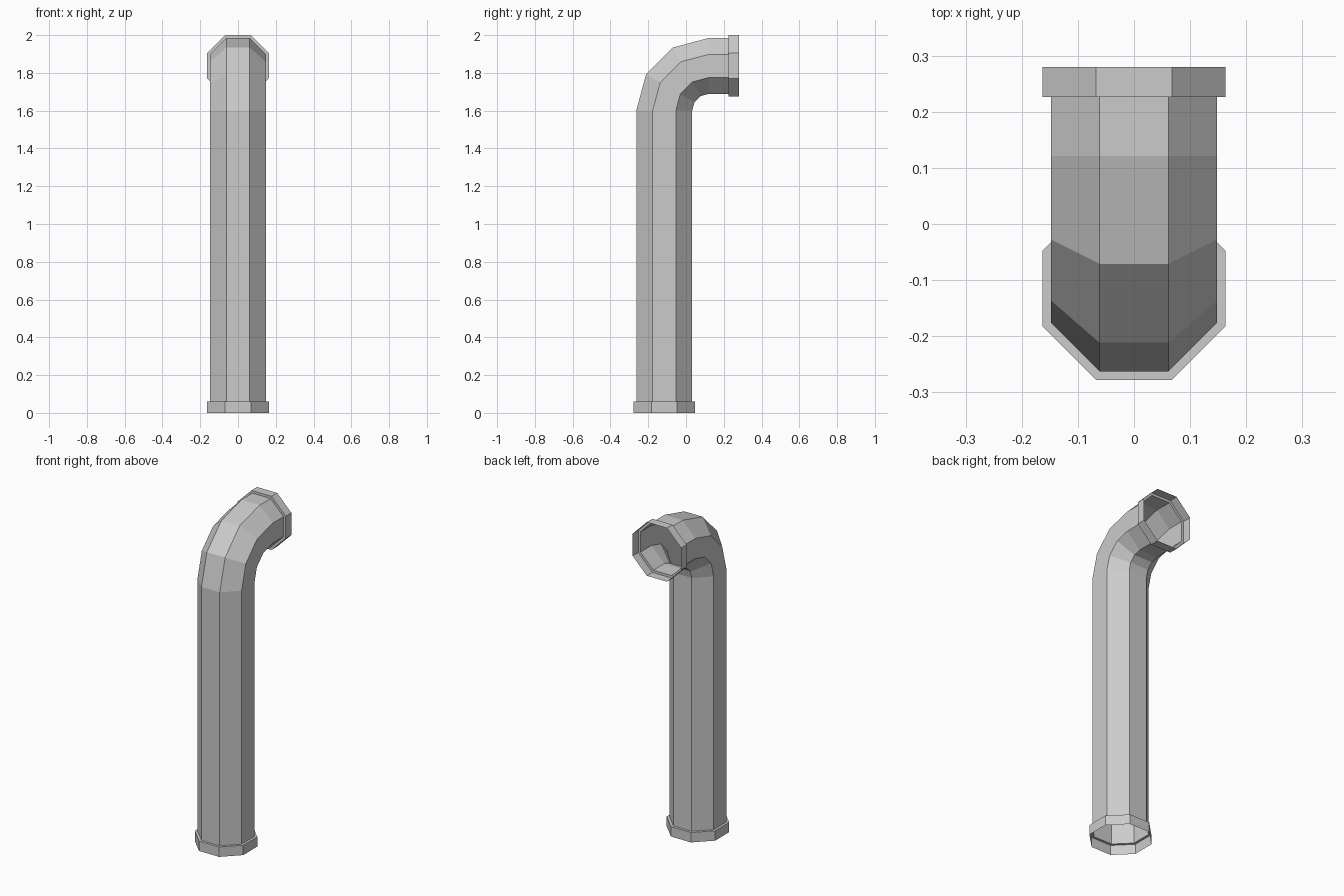
import bpy
import bmesh
from math import cos, sin, pi, radians
from mathutils import Vector

cube = bpy.data.objects.get("Cube")
if cube:
    bpy.data.objects.remove(cube, do_unlink=True)

SIDES = 8
PIPE_R, COLLAR_R = 0.148, 0.163      # centre to flat side
BEND_R = 0.236
BEND_Y, BEND_Z = 0.121, 1.601        # centre of the elbow
AXIS_Y, AXIS_Z = BEND_Y - BEND_R, BEND_Z + BEND_R

grey = bpy.data.materials.new("pipe_grey")
grey.use_nodes = True
colour = (0.6, 0.6, 0.6, 1)
grey.diffuse_color = colour
grey.node_tree.nodes["Principled BSDF"].inputs["Base Color"].default_value = colour


def ring(bm, y, z, tilt, flat_radius):
    """Octagon around the path, tilted from upright (0) to facing back (90)."""
    t = radians(tilt)
    u, v = Vector((1, 0, 0)), Vector((0, cos(t), -sin(t)))
    r = flat_radius / cos(pi / SIDES)
    angles = [(k + 0.5) * 2 * pi / SIDES for k in range(SIDES)]
    return [bm.verts.new(Vector((0, y, z)) + r * (cos(a) * u + sin(a) * v)) for a in angles]


def sweep(name, stations):
    """Open octagonal shell through the given rings."""
    bm = bmesh.new()
    rings = [ring(bm, *s) for s in stations]
    for a, b in zip(rings, rings[1:]):
        for k in range(SIDES):
            n = (k + 1) % SIDES
            bm.faces.new((a[k], a[n], b[n], b[k]))
    mesh = bpy.data.meshes.new(name)
    bm.to_mesh(mesh)
    bm.free()
    mesh.materials.append(grey)
    obj = bpy.data.objects.new(name, mesh)
    bpy.context.collection.objects.link(obj)
    return obj


# Upright pipe with a three-step elbow and a short outlet
elbow = [(BEND_Y - BEND_R * cos(radians(d)), BEND_Z + BEND_R * sin(radians(d)), d, PIPE_R)
         for d in (0, 30, 60, 90)]
sweep("pipe", [(AXIS_Y, 0.06, 0, PIPE_R)] + elbow + [(0.226, AXIS_Z, 90, PIPE_R)])

# Open collars, each with a narrow ledge against the pipe
sweep("base_collar", [(AXIS_Y, 0, 0, COLLAR_R),
                      (AXIS_Y, 0.06, 0, COLLAR_R),
                      (AXIS_Y, 0.06, 0, PIPE_R)])
sweep("outlet_collar", [(0.226, AXIS_Z, 90, PIPE_R),
                        (0.226, AXIS_Z, 90, COLLAR_R),
                        (0.28, AXIS_Z, 90, COLLAR_R)])
